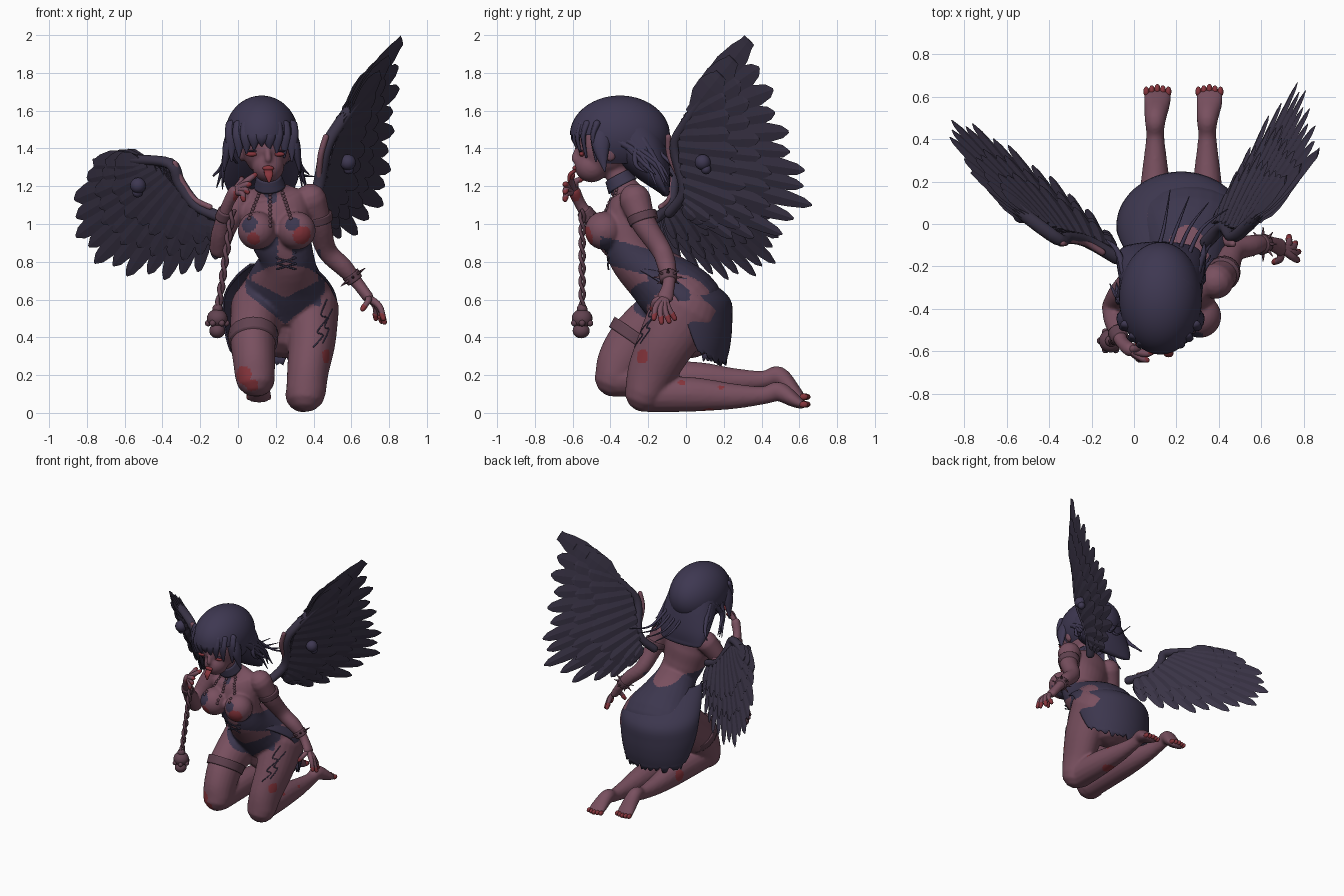
import bpy, bmesh, random
from math import sin, cos, pi, sqrt
from mathutils import Vector, Matrix
from mathutils.bvhtree import BVHTree

random.seed(4)
if "Cube" in bpy.data.objects:
    bpy.data.objects.remove(bpy.data.objects["Cube"])


def material(name, colour):
    m = bpy.data.materials.new(name)
    m.use_nodes = True
    m.diffuse_color = (*colour, 1)
    for node in m.node_tree.nodes:
        if node.type == 'BSDF_PRINCIPLED':
            node.inputs["Base Color"].default_value = (*colour, 1)
    return m


skin = material("skin", (.19, .08, .115))
hair_dark = material("dark hair", (.048, .039, .083))
cloth = material("dark cloth", (.045, .037, .075))
plume = material("dark plumage", (.042, .034, .062))
red = material("red", (.24, .035, .045))
leather = material("leather", (.12, .055, .08))


def spline(pts, f):
    """Point on a smooth curve through tuples of equal size."""
    last = len(pts) - 1
    i = min(int(f * last), last - 1)
    t = f * last - i
    a, b, c, d = [Vector(pts[min(max(k, 0), last)]) for k in range(i - 1, i + 3)]
    return (b * 2 + (c - a) * t + (a * 2 - b * 5 + c * 4 - d) * t ** 2
            + (b * 3 - a - c * 3 + d) * t ** 3) * .5


def tube(bm, rings):
    rows = [[bm.verts.new(p) for p in ring] for ring in rings]
    n = len(rows[0])
    for low, high in zip(rows, rows[1:]):
        for k in range(n):
            bm.faces.new((low[k], low[(k + 1) % n], high[(k + 1) % n], high[k]))
    bm.faces.new(rows[0][::-1])
    bm.faces.new(rows[-1])


def loft(bm, pts, n=16, steps=5, rounded=True):
    """Tube through (x, y, z, width, depth) sections; depth defaults to width."""
    pts = [(*p[:4], p[-1]) for p in pts]
    m = (len(pts) - 1) * steps
    secs = [spline(pts, k / m) for k in range(m + 1)]
    centres = [Vector(s[:3]) for s in secs]
    stations = []
    for k, s in enumerate(secs):
        t = (centres[min(k + 1, m)] - centres[max(k - 1, 0)]).normalized()
        u = (Vector((1, 0, 0)) - t * t.x).normalized()
        v = t.cross(u)
        rx, ry = max(s[3], .002), max(s[4], .002)
        bend = [0]
        if rounded and k == 0:
            bend = [-1.4, -1, -.5, 0]
        elif rounded and k == m:
            bend = [0, .5, 1, 1.4]
        for a in bend:
            stations.append((centres[k] + t * sin(a) * min(rx, ry),
                             u * rx * cos(a), v * ry * cos(a)))
    angles = [2 * pi * k / n for k in range(n)]
    tube(bm, [[c + u * cos(a) + v * sin(a) for a in angles] for c, u, v in stations])


def ball(bm, centre, size):
    size = size if isinstance(size, tuple) else (size, size, size)
    bmesh.ops.create_uvsphere(bm, u_segments=20, v_segments=12, radius=1,
                              matrix=Matrix.Translation(centre) @ Matrix.Diagonal((*size, 1)))


def finish(name, bm, mats, smooth=True):
    bmesh.ops.recalc_face_normals(bm, faces=bm.faces)
    mesh = bpy.data.meshes.new(name)
    bm.to_mesh(mesh)
    bm.free()
    ob = bpy.data.objects.new(name, mesh)
    bpy.context.scene.collection.objects.link(ob)
    for m in mats:
        mesh.materials.append(m)
    for p in mesh.polygons:
        p.use_smooth = smooth
    return ob


def lofts(name, mat, paths, **options):
    bm = bmesh.new()
    for path in paths:
        loft(bm, path, **options)
    return finish(name, bm, [mat])


# Body: overlapping masses fused into one skin
bm = bmesh.new()
loft(bm, [(.24, .02, .46, .22, .17), (.25, 0, .57, .275, .2), (.25, -.14, .7, .2, .17),
          (.26, -.27, .81, .145, .13), (.23, -.31, .92, .16, .13), (.2, -.31, 1.05, .18, .12),
          (.18, -.3, 1.14, .17, .09), (.17, -.33, 1.2, .07), (.16, -.38, 1.29, .055, .06),
          (.15, -.4, 1.36, .055, .06)], n=28)
for x in (.1, .31):
    ball(bm, (x, -.435, .965), .102)
ball(bm, (.15, -.43, 1.42), (.13, .15, .17))
ball(bm, (.16, -.5, 1.305), (.085, .09, .085))
loft(bm, [(.155, -.57, 1.42, .012), (.16, -.59, 1.345, .02)])
for x in (.02, .28):
    ball(bm, (x, -.4, 1.38), (.02, .035, .05))
# Thighs, shins and feet
loft(bm, [(.1, -.06, .55, .14, .17), (.08, -.25, .4, .122, .145),
          (.085, -.34, .28, .112, .128), (.09, -.38, .19, .105)], n=24)
loft(bm, [(.385, 0, .55, .15, .19), (.39, -.1, .38, .127, .155),
          (.37, -.18, .22, .11, .13), (.36, -.22, .11, .105)], n=24)
for x, knee, lift in ((.1, -.36, .07), (.345, -.2, -.012)):
    loft(bm, [(x, knee, .11 + lift, .095), (x, .03, .11 + lift, .085, .092),
              (x, .25, .1 + lift, .062, .068), (x, .41, .105 + lift, .043, .048),
              (x, .49, .125 + lift, .05, .052), (x + .01, .57, .075 + lift * .6, .062, .038),
              (x + .01, .61, .05 + lift * .4, .064, .025)])
# Arms
loft(bm, [(.385, -.27, 1.13, .085), (.43, -.22, 1, .066), (.47, -.13, .86, .054),
          (.56, -.1, .77, .05), (.63, -.09, .69, .034), (.69, -.11, .61, .03, .045)])
loft(bm, [(.01, -.27, 1.13, .08), (-.06, -.33, 1, .062), (-.1, -.39, .87, .052)])
loft(bm, [(-.1, -.39, .87, .052), (-.09, -.46, .96, .05), (-.06, -.55, 1.09, .032),
          (-.02, -.59, 1.17, .035)])
body = finish("body", bm, [skin])
remesh = body.modifiers.new("fuse", 'REMESH')
remesh.mode, remesh.voxel_size = 'VOXEL', .01
blend = body.modifiers.new("blend", 'SMOOTH')
blend.factor, blend.iterations = .5, 5
fused = bpy.data.meshes.new_from_object(
    body.evaluated_get(bpy.context.evaluated_depsgraph_get()))
body.modifiers.clear()
body.data = fused
fused.materials.clear()
for m in (skin, cloth, red):
    fused.materials.append(m)

# Garments and stains coloured by position
stains = [(.03, -.45, .2, .05), (.07, -.48, .14, .04), (.48, -.24, .3, .04), (.43, -.02, .18, .035),
          (.42, .19, .15, .03), (.08, -.52, .92, .035), (.34, -.52, .94, .05), (.01, .05, .2, .045),
          (.34, .12, 0, .05), (.02, -.6, 1.15, .05)]
patches = [(.06, -.51, 1, .045), (.29, -.52, 1, .04), (.17, -.44, 1.17, .07)]


def near(p, spots):
    return any((p - Vector(s[:3])).length < s[3] for s in spots)


for p in fused.polygons:
    p.use_smooth = True
    c = p.center
    side = abs(c.x - .25)
    brief = side < .21 and c.y < 0 and .47 + .8 * side < c.z < .61 + .5 * side
    tilt = c.z + .27 * (c.y + .3)
    lowest = .755 if c.y < -.2 else .6
    corset = side < .19 and lowest < tilt < .895 and (side > .04 or c.y > -.3) and c.y > -.45
    p.material_index = 2 if near(c, stains) else int(brief or corset or near(c, patches))

surface = BVHTree.FromPolygons([v.co for v in fused.vertices], [p.vertices for p in fused.polygons])


def on_front(x, z):
    """Point of the body seen from the front at x, z."""
    return surface.ray_cast(Vector((x, -2, z)), Vector((0, 1, 0)))[0]


# Scratches on the left thigh
marks = [[(.47, .6), (.44, .52), (.47, .5), (.42, .43), (.45, .41), (.4, .35)],
         [(.5, .55), (.46, .46), (.48, .44), (.45, .37)]]
lofts("thigh_scratches", cloth,
      [[(*on_front(*spline(mark, k / 24)), .004) for k in range(25)] for mark in marks], n=6, steps=1)

# Fingers and red tips
left_tips = [(.77, -.17, .5), (.775, -.13, .48), (.76, -.09, .485), (.73, -.06, .5), (.66, -.18, .55)]
right_tips = [(.09, -.6, 1.26), (.06, -.64, 1.21), (.05, -.64, 1.17), (.03, -.64, 1.13), (.02, -.55, 1.24)]
fingers, nails = [], []
for palm, tips in (((.69, -.11, .61), left_tips), ((-.02, -.59, 1.17), right_tips)):
    for tip in tips:
        a, b = Vector(palm), Vector(tip)
        knuckle = a.lerp(b, .55) + Vector((.015, -.015, .015))
        fingers.append([(*a, .02), (*knuckle, .017), (*b, .012)])
        nails.append([(*knuckle.lerp(b, .65), .0165), (*b, .0135)])
lofts("fingers", skin, fingers, n=10)
lofts("finger_tips", red, nails, n=10)
bm = bmesh.new()
for x, z in ((.11, .085), (.355, .045)):
    for k in range(5):
        ball(bm, (x + (k - 2) * .026, .635 - abs(k - 2) * .006, z), (.014, .024, .017))
finish("toes", bm, [red])

# Face details
bm = bmesh.new()
for x in (.07, .215):
    ball(bm, (x, -.552, 1.37), (.032, .014, .013))
ball(bm, (.16, -.588, 1.295), (.03, .014, .014))
loft(bm, [(.16, -.585, 1.285, .022, .01), (.163, -.615, 1.26, .022, .01), (.165, -.62, 1.225, .008, .006)])
finish("eyes_and_tongue", bm, [red])
bm = bmesh.new()
for x in (.07, .215):
    ball(bm, (x, -.556, 1.387), (.036, .01, .005))
finish("lashes", bm, [hair_dark])

# Hair: cap with the face opening, long back, fringe, locks and wisps
bm = bmesh.new()
bmesh.ops.create_uvsphere(bm, u_segments=40, v_segments=28, radius=1,
                          matrix=Matrix.Translation((.125, -.35, 1.47)) @ Matrix.Diagonal((.195, .265, .21, 1)))
opening = []
for f in bm.faces:
    c = f.calc_center_median()
    if c.z < 1.32 or (c.y < -.45 and c.z < 1.46):
        opening.append(f)
bmesh.ops.delete(bm, geom=opening, context='FACES')
loft(bm, [(.13, -.31, 1.5, .18, .17), (.125, -.23, 1.38, .2, .135),
          (.12, -.15, 1.25, .2, .075), (.12, -.11, 1.17, .17, .025)], n=28)
for k in range(9):
    x = -.035 + k * .04
    y = -.35 - .26 * sqrt(1 - ((x - .125) / .2) ** 2)
    loft(bm, [(x, y + .035, 1.53, .03, .02), (x, y + .014, 1.46, .034, .014),
              (x, y + .03, 1.415 - abs(x - .125) * .5, .006)], n=8)
for s in (-1, 1):
    loft(bm, [(.125 + s * .13, -.43, 1.52, .03, .05), (.125 + s * .175, -.45, 1.42, .03, .05),
              (.125 + s * .2, -.43, 1.28, .005)], n=10)
    for k in range(6):
        end = random.uniform(-.35, -.05)
        loft(bm, [(.125 + s * .17, -.38 + k * .03, 1.45, .02), (.125 + s * .2, end - .06, 1.32, .014),
                  (.125 + s * random.uniform(.2, .27), end, random.uniform(1.16, 1.28), .003)], n=6)
for k in range(4):
    loft(bm, [(.1 + k * .05, -.16, 1.4, .012), (.14 + k * .06, -.02, 1.27, .008),
              (.17 + k * .09, .16 - k * .03, 1.25, .002)], n=6)
finish("hair", bm, [hair_dark])

# Skirt open at the front with a ragged hem, longest at the back
bm = bmesh.new()
profile = [(.79, -.25, .16, .15), (.72, -.13, .235, .22), (.62, -.03, .295, .26),
           (.5, -.01, .305, .255), (.38, 0, .29, .235), (.3, .01, .27, .205)]
rows = []
for j in range(21):
    z, cy, rx, ry = spline(profile, j / 20)
    start = -.45 + .75 * j / 20
    row = []
    for k in range(41):
        a = start + (pi - 2 * start) * k / 40
        hem = random.uniform(-.035, .02) if j == 20 else 0
        drop = .05 * (sin(a) - .5) * j / 20
        row.append(bm.verts.new((.222 + rx * cos(a), cy + ry * sin(a), z + hem - drop)))
    rows.append(row)
for low, high in zip(rows, rows[1:]):
    for k in range(40):
        bm.faces.new((low[k], low[k + 1], high[k + 1], high[k]))
skirt = finish("skirt", bm, [cloth])
skirt.modifiers.new("thickness", 'SOLIDIFY').thickness = .01


# Wings: feather layers fanned from a bent arm, all in a tilted plane
def wing(name, plane, arm, bases, tips, skull, trim):
    a, b, c = plane
    normal = Vector((b, -1, c)).normalized()

    def place(p, off=0):
        return Vector((p[0], a + b * p[0] + c * p[1], p[1])) + normal * off

    bm = bmesh.new()
    layers = [(14, 1, 0, .062), (13, .72, .012, .062), (13, .72, -.012, .062),
              (11, .5, .024, .06), (11, .5, -.024, .06)]
    for count, reach, off, width in layers:
        for k in range(count):
            f = k / (count - 1)
            root = place(spline(bases, f), off)
            tip = root.lerp(place(spline(tips, f), off), reach * (1.01 - .06 * (k % 2)))
            across = normal.cross(tip - root).normalized()
            w = width * (1.3 - .6 * f)
            rings = []
            blunt = .45 if k == 0 else .1
            for t, s in ((0, .5), (.3, .95), (.6, 1), (.82, .75), (.94, .5), (1, blunt)):
                q = root.lerp(tip, t)
                rings.append([q + across * w * s, q + normal * .009 * s,
                              q - across * w * s, q - normal * .009 * s])
            tube(bm, rings)
    finish(name + "_feathers", bm, [plume], smooth=False)
    lofts(name + "_arm", plume, [[(*place(p), .032, .028) for p in arm]])
    lofts(name + "_bare_edge", skin, [[(*place(p), .016) for p in trim]], n=10)
    # Skull charm on the wing
    bm = bmesh.new()
    ball(bm, place(skull, .05), .042)
    ball(bm, place((skull[0], skull[1] - .035), .055), .027)
    finish(name + "_charm", bm, [hair_dark])


wing("left_wing", (-.085, 1.808, -.582),
     [(.34, 1.06), (.42, 1.18), (.465, 1.4), (.53, 1.52), (.66, 1.7)],
     [(.6, 1.62), (.52, 1.5), (.47, 1.36), (.43, 1.2), (.4, 1.1)],
     [(.865, 1.97), (.862, 1.8), (.84, 1.64), (.825, 1.5), (.81, 1.36), (.8, 1.24), (.775, 1.12),
      (.7, 1.01), (.6, .93), (.5, .92), (.43, .97)],
     (.54, 1.34), [(.43, 1.24), (.437, 1.36), (.465, 1.46)])
wing("right_wing", (.23, -.78, -.44),
     [(-.08, 1.03), (-.22, 1.1), (-.31, 1.22), (-.36, 1.32), (-.55, 1.34)],
     [(-.5, 1.32), (-.4, 1.29), (-.33, 1.22), (-.24, 1.11), (-.13, 1.03)],
     [(-.76, 1.31), (-.84, 1.19), (-.88, 1.03), (-.84, .91), (-.77, .81), (-.66, .75),
      (-.52, .72), (-.38, .71), (-.26, .73), (-.12, .8)],
     (-.5, 1.22), [(-.15, 1.09), (-.23, 1.13), (-.295, 1.22), (-.335, 1.32)])

# Collar and leather bands
lofts("collar", cloth, [[(.168, -.335, 1.2, .085), (.163, -.365, 1.255, .066, .07)]], rounded=False)
lofts("bands", leather, [
    [(.08, -.25, .42, .134, .156), (.081, -.285, .37, .13, .15)],
    [(.418, -.235, 1.05, .081), (.427, -.222, 1.01, .077)],
    [(.595, -.097, .735, .049), (.62, -.092, .7, .045)],
    [(-.078, -.51, 1.03, .046), (-.065, -.54, 1.07, .042)]], rounded=False)
wrist = Vector((.608, -.095, .718))
spikes = []
for k in range(8):
    out = Vector((cos(k * pi / 4) * .8, sin(k * pi / 4), cos(k * pi / 4) * .6))
    spikes.append([(*(wrist + out * .035), .01), (*(wrist + out * .08), .002)])
lofts("bracelet_spikes", leather, spikes, n=6, steps=2)

# Necklace beads and corset lacing
bm = bmesh.new()
for top, end in ((.12, (.06, 1.03)), (.17, (.17, .99)), (.23, (.28, 1.03))):
    for k in range(10):
        x, z = Vector((top, 1.18)).lerp(Vector(end), k / 9)
        ball(bm, on_front(x, z), .01)
finish("necklace", bm, [leather])
laces = []
for k in range(4):
    for s in (-1, 1):
        laces.append([(.255 - s * .05, -.41, .76 + k * .03, .005),
                      (.255 + s * .05, -.415, .79 + k * .03, .005)])
lofts("lacing", cloth, laces, n=6)

# Flail: twisted chain and skull weight
bm = bmesh.new()
for phase in (0, pi):
    loft(bm, [(-.03 - .075 * k / 24 + .011 * cos(k + phase), -.55 + .011 * sin(k + phase),
               1.07 - .52 * k / 24, .011) for k in range(25)], n=6, steps=2)
ball(bm, (-.11, -.55, .5), (.055, .055, .05))
ball(bm, (-.11, -.555, .435), (.042, .045, .04))
for k in range(6):
    ball(bm, (-.11 + .048 * cos(k * pi / 3), -.55 + .048 * sin(k * pi / 3), .475), .017)
ball(bm, (-.108, -.55, .55), .028)
finish("flail", bm, [leather])
